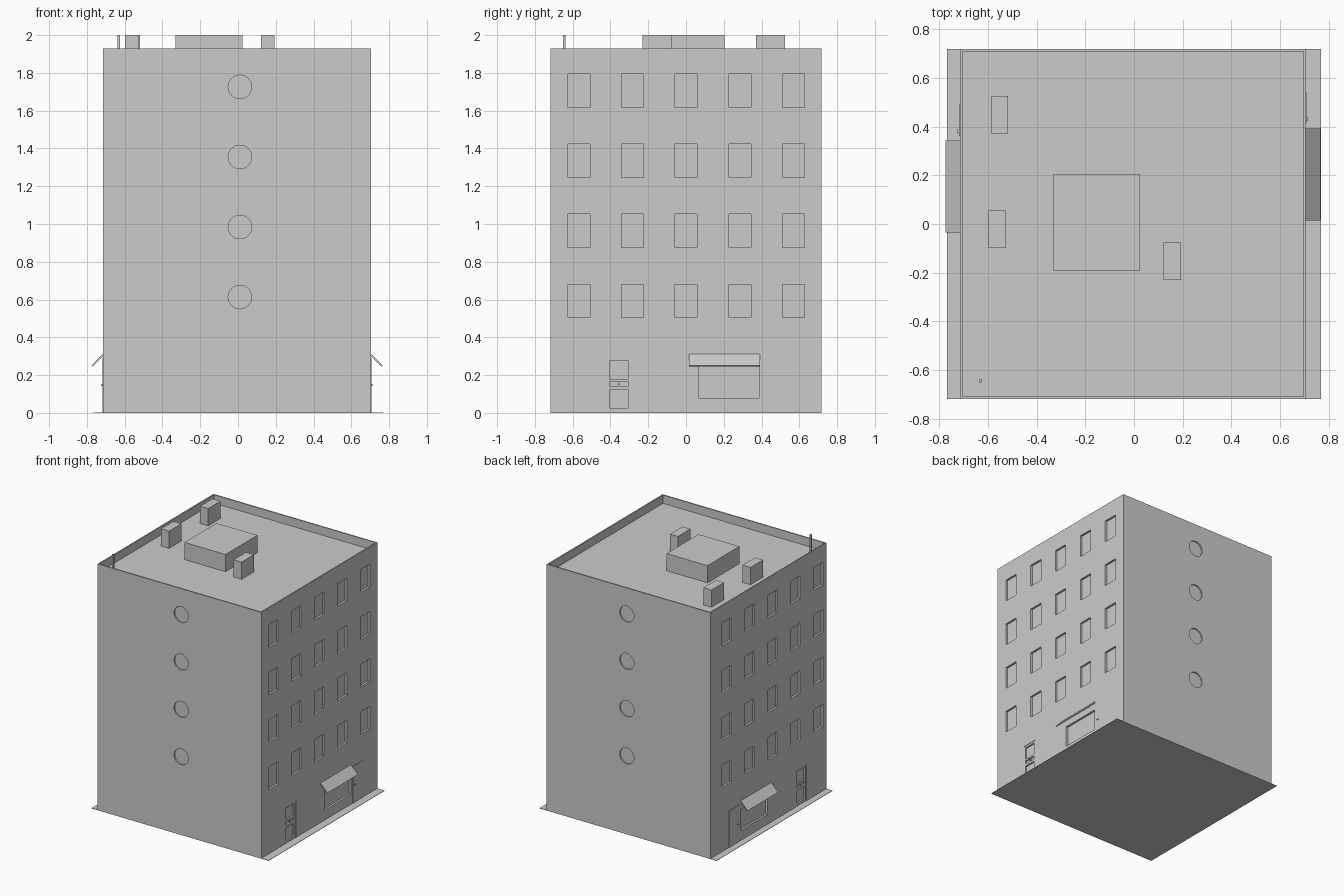
import bpy, bmesh, math
from mathutils import Matrix, Vector

cube = bpy.data.objects.get("Cube")
if cube:
    bpy.data.objects.remove(cube, do_unlink=True)

grey = bpy.data.materials.new("plain_grey")
grey.use_nodes = True
grey.diffuse_color = (0.6, 0.6, 0.6, 1)
grey.node_tree.nodes["Principled BSDF"].inputs["Base Color"].default_value = (0.6, 0.6, 0.6, 1)


def make(name, bm):
    bmesh.ops.recalc_face_normals(bm, faces=bm.faces)
    mesh = bpy.data.meshes.new(name)
    bm.to_mesh(mesh)
    bm.free()
    mesh.materials.append(grey)
    ob = bpy.data.objects.new(name, mesh)
    bpy.context.collection.objects.link(ob)
    return ob


def add_box(bm, xs, ys, zs):
    lo, hi = (Vector(v) for v in zip(xs, ys, zs))
    size = hi - lo
    size = Vector(abs(c) for c in size)
    m = Matrix.Translation((lo + hi) / 2) @ Matrix.Diagonal((*size, 1))
    bmesh.ops.create_cube(bm, size=1, matrix=m)


def box(name, xs, ys, zs):
    bm = bmesh.new()
    add_box(bm, xs, ys, zs)
    return make(name, bm)


LEFT, RIGHT, DEPTH = -0.715, 0.705, 0.718
TOP, ROOF = 1.93, 1.865
FLOORS = [0.593 + 0.371 * i for i in range(4)]
COLUMNS = [-0.567 + 0.284 * i for i in range(5)]
# Each side: face x, outward direction, shift along y
SIDES = {"left": (RIGHT, 1, 0), "right": (LEFT, -1, -0.05)}
DOOR = (-0.42, -0.29)
RECESS = 0.016

# Pavement and building shell
box("pavement", (-0.768, 0.768), (-DEPTH, DEPTH), (0, 0.003))
walls = box("walls", (LEFT, RIGHT), (-DEPTH, DEPTH), (0.001, TOP))

# Cutter: roof well, windows, shop window, door opening, round niches
bm = bmesh.new()
rim = 0.01
add_box(bm, (LEFT + rim, RIGHT - rim), (-DEPTH + rim, DEPTH - rim), (ROOF, TOP + 0.1))
for face, out, shift in SIDES.values():
    xs = (face - out * RECESS, face + out * 0.05)
    for y in COLUMNS:
        for z in FLOORS:
            add_box(bm, xs, (y + shift - 0.058, y + shift + 0.058), (z - 0.088, z + 0.088))
    add_box(bm, xs, (0.065 + shift, 0.39 + shift), (0.08, 0.245))
    add_box(bm, xs, (DOOR[0] + shift, DOOR[1] + shift), (0.004, 0.29))
for y in (-DEPTH, DEPTH):
    for z in FLOORS:
        m = Matrix.Translation((0.01, y, z + 0.02)) @ Matrix.Rotation(math.pi / 2, 4, "X")
        bmesh.ops.create_cone(bm, cap_ends=True, segments=32, radius1=0.062,
                              radius2=0.062, depth=0.02, matrix=m)
cutter = make("opening_cutter", bm)
cutter.hide_render = True

mod = walls.modifiers.new("openings", "BOOLEAN")
mod.operation = "DIFFERENCE"
mod.solver = "EXACT"
mod.object = cutter
bpy.context.view_layer.objects.active = walls
walls.select_set(True)
bpy.ops.object.modifier_apply(modifier=mod.name)
bpy.data.objects.remove(cutter, do_unlink=True)

for side, (face, out, shift) in SIDES.items():
    # Panelled door: rails and stiles standing in the opening
    bm = bmesh.new()
    y0, y1 = DOOR[0] + shift, DOOR[1] + shift
    xs = (face - out * RECESS, face - out * 0.004)
    for ys in ((y0, y0 + 0.015), (y1 - 0.015, y1)):
        add_box(bm, xs, ys, (0.003, 0.29))
    for zs in ((0.003, 0.025), (0.12, 0.14), (0.165, 0.18), (0.275, 0.29)):
        add_box(bm, xs, (y0 + 0.015, y1 - 0.015), zs)
    make(side + "_panelled_door", bm)
    ym = (y0 + y1) / 2
    box(side + "_letter_knob", xs, (ym - 0.004, ym + 0.004), (0.148, 0.156))

    # Plain shop door and handle
    box(side + "_shop_door", (face - out * 0.002, face + out * 0.003),
        (0.412 + shift, 0.54 + shift), (0.002, 0.29))
    box(side + "_shop_door_handle", (face, face + out * 0.009),
        (0.422 + shift, 0.438 + shift), (0.142, 0.149))

    # Sloping awning
    bm = bmesh.new()
    profile = [(-0.002, 0.315), (0.06, 0.251), (0.054, 0.245), (-0.002, 0.302)]
    verts = [bm.verts.new((face + out * x, 0.015 + shift, z)) for x, z in profile]
    slab = bmesh.ops.extrude_face_region(bm, geom=[bm.faces.new(verts)])
    moved = [v for v in slab["geom"] if isinstance(v, bmesh.types.BMVert)]
    bmesh.ops.translate(bm, vec=(0, 0.378, 0), verts=moved)
    make(side + "_awning", bm)

# Rooftop structures
sink = ROOF - 0.004
box("stair_housing", (-0.33, 0.025), (-0.19, 0.205), (sink, 2))
for i, (x, y) in enumerate([(-0.553, 0.448), (-0.563, -0.022), (0.157, -0.153)]):
    box("chimney_%d" % (i + 1), (x - 0.035, x + 0.035), (y - 0.077, y + 0.077), (sink, 2))
box("vent_pole", (-0.637, -0.625), (-0.651, -0.639), (sink, 2))
